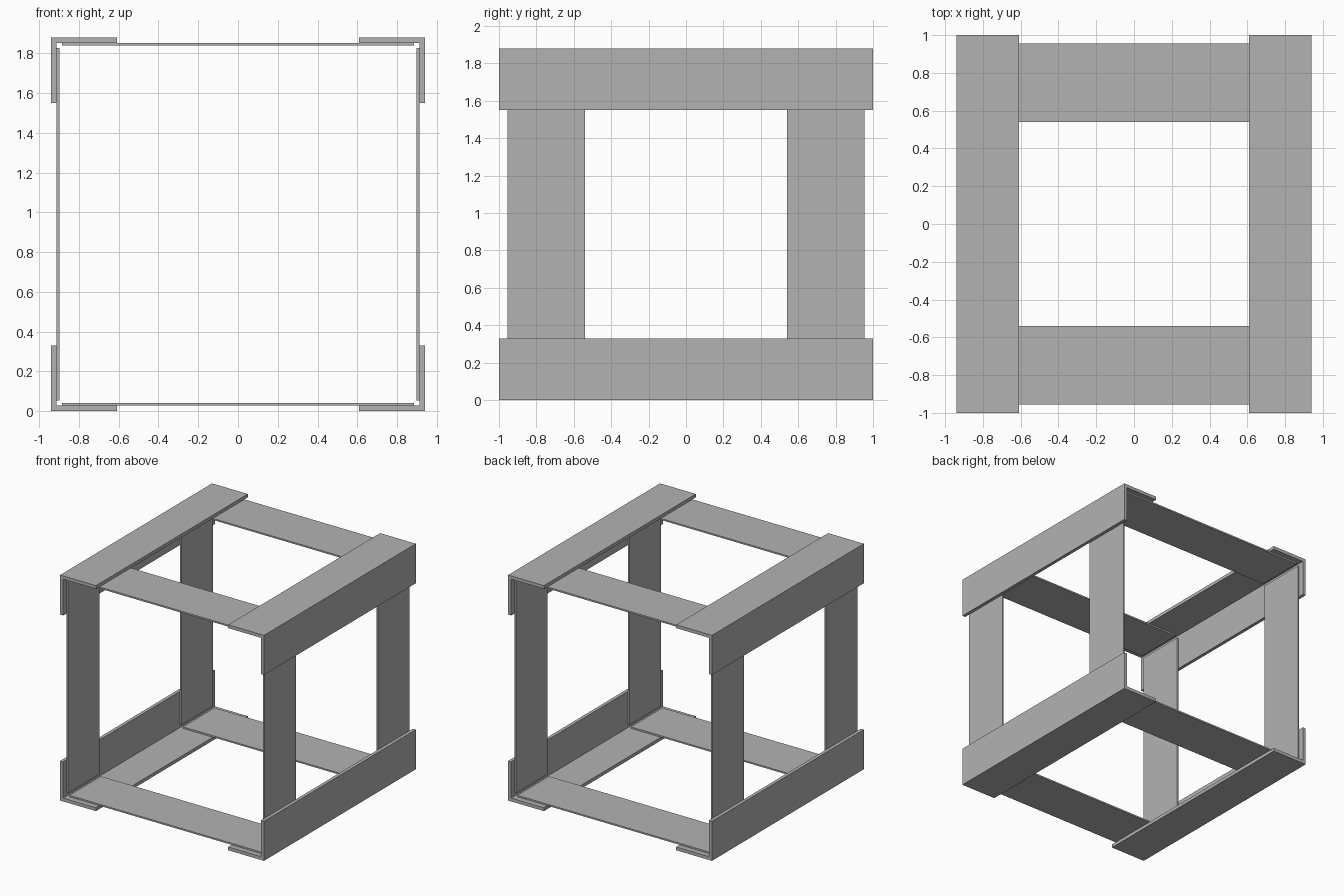
import bpy
import bmesh

cube = bpy.data.objects.get("Cube")
if cube:
    bpy.data.objects.remove(cube, do_unlink=True)

HALF = 0.94      # half width and half height of the frame
FLANGE = 0.33    # flange width of the angle bars
THICK = 0.028    # wall of the angle bars
STRAP = 0.013    # thickness of the flat straps

grey = bpy.data.materials.new("plain_grey")
grey.use_nodes = True
colour = (0.45, 0.45, 0.45, 1)
grey.diffuse_color = colour
grey.node_tree.nodes["Principled BSDF"].inputs["Base Color"].default_value = colour


def extrude_outline(name, outline, y0, y1):
    """Extrude an x-z outline along y."""
    bm = bmesh.new()
    face = bm.faces.new([bm.verts.new((x, y0, z + HALF)) for x, z in outline])
    ext = bmesh.ops.extrude_face_region(bm, geom=[face])
    verts = [g for g in ext["geom"] if isinstance(g, bmesh.types.BMVert)]
    bmesh.ops.translate(bm, verts=verts, vec=(0, y1 - y0, 0))
    bmesh.ops.recalc_face_normals(bm, faces=bm.faces)
    mesh = bpy.data.meshes.new(name)
    bm.to_mesh(mesh)
    bm.free()
    mesh.materials.append(grey)
    obj = bpy.data.objects.new(name, mesh)
    bpy.context.collection.objects.link(obj)


def rectangle(x0, x1, z0, z1):
    return [(x0, z0), (x1, z0), (x1, z1), (x0, z1)]


sides = (("left", 1), ("right", -1))
levels = (("top", 1), ("bottom", -1))
inner = HALF - THICK
lip = HALF - FLANGE

# Four L-shaped corner bars running front to back
angle = [(HALF, HALF), (lip, HALF), (lip, inner),
         (inner, inner), (inner, lip), (HALF, lip)]
for side, sx in sides:
    for level, sz in levels:
        extrude_outline(f"{level}_{side}_angle_bar",
                        [(x * sx, z * sz) for x, z in angle], -1, 1)

# Flat straps joining the bars, near the front and the back
reach = 0.886
for end, y0, y1 in (("front", -0.955, -0.54), ("back", 0.54, 0.955)):
    for level, sz in levels:
        extrude_outline(f"{end}_{level}_strap",
                        rectangle(-reach, reach, sz * inner, sz * (inner - STRAP)), y0, y1)
    for side, sx in sides:
        extrude_outline(f"{end}_{side}_strap",
                        rectangle(sx * inner, sx * (inner - STRAP), -reach, reach), y0, y1)
